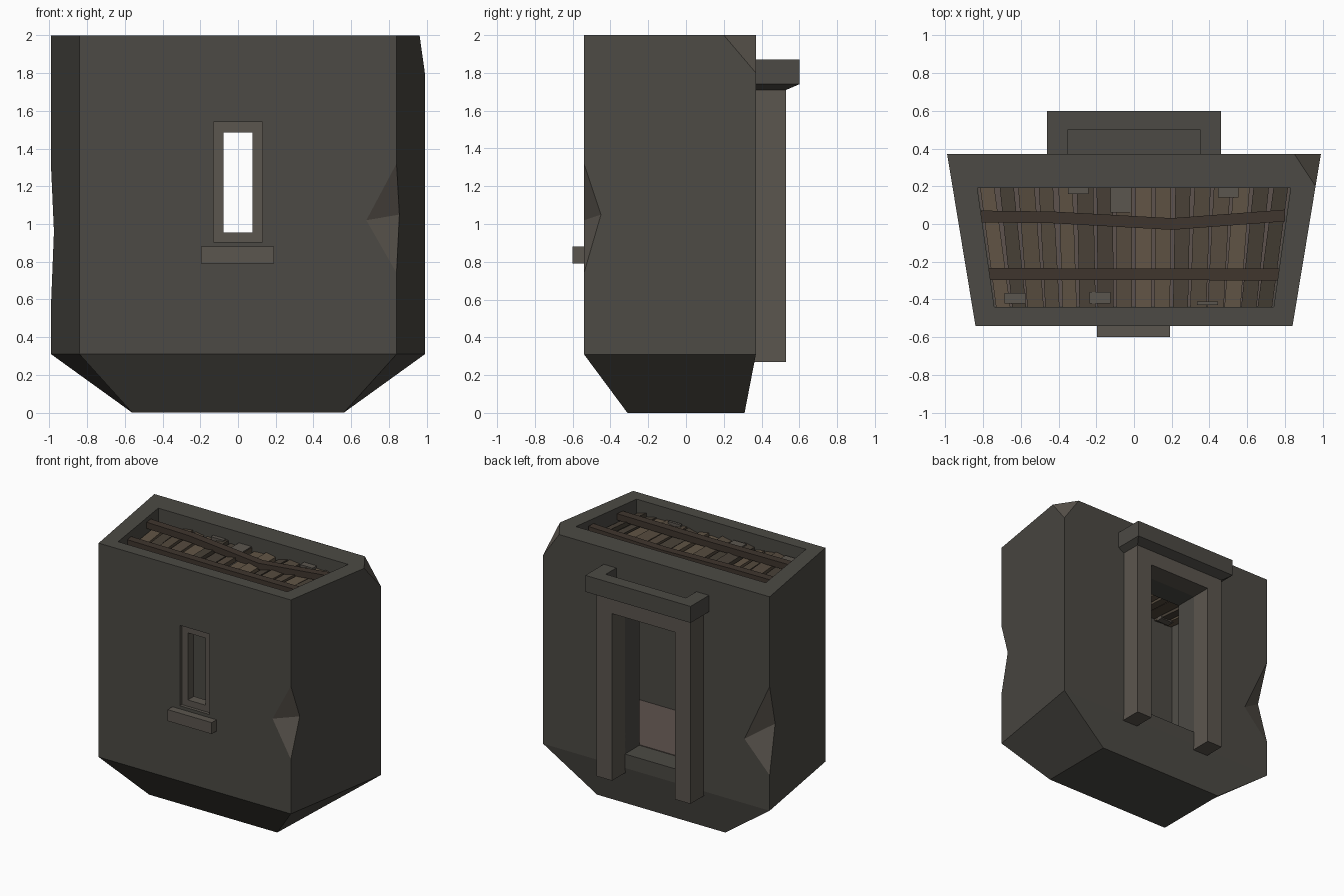
import bpy, bmesh, random
from mathutils import Vector

if "Cube" in bpy.data.objects:
    bpy.data.objects.remove(bpy.data.objects["Cube"])
random.seed(4)


def material(name, rgb):
    m = bpy.data.materials.new(name)
    m.diffuse_color = (*rgb, 1)
    m.use_nodes = True
    m.node_tree.nodes["Principled BSDF"].inputs["Base Color"].default_value = m.diffuse_color
    return m


STONE = material("dark_stone", (0.072, 0.068, 0.058))
TRIM = material("trim_stone", (0.105, 0.092, 0.077))
FLOOR = material("floor_stone", (0.11, 0.085, 0.075))
BEAM = material("dark_wood", (0.05, 0.036, 0.027))
WOODS = [material("slat_wood_%d" % i, c) for i, c in enumerate(
    [(0.12, 0.09, 0.06), (0.09, 0.068, 0.047), (0.065, 0.052, 0.038)])]


def add(name, bm, mat):
    bmesh.ops.recalc_face_normals(bm, faces=bm.faces)
    me = bpy.data.meshes.new(name)
    bm.to_mesh(me)
    bm.free()
    me.materials.append(mat)
    ob = bpy.data.objects.new(name, me)
    bpy.context.collection.objects.link(ob)
    return ob


def loft(name, rings, mat):
    """Skin a list of equal-length closed rings and cap both ends."""
    bm = bmesh.new()
    vs = [[bm.verts.new(p) for p in r] for r in rings]
    n = len(vs[0])
    for a, b in zip(vs, vs[1:]):
        for i in range(n):
            bm.faces.new((a[i], a[(i + 1) % n], b[(i + 1) % n], b[i]))
    bm.faces.new(vs[0])
    bm.faces.new(vs[-1])
    return add(name, bm, mat)


def trap(xf, xb, yf, yb, z):
    return [(-xf, yf, z), (xf, yf, z), (xb, yb, z), (-xb, yb, z)]


def box(name, x0, x1, y0, y1, z0, z1, mat):
    ring = lambda z: [(x0, y0, z), (x1, y0, z), (x1, y1, z), (x0, y1, z)]
    return loft(name, [ring(z0), ring(z1)], mat)


def chip(pts, pivot_ids):
    """Tetrahedral cutter grown outward from the cut faces it must keep."""
    pts = [Vector(p) for p in pts]
    c = sum((pts[i] for i in pivot_ids), Vector()) / len(pivot_ids)
    bm = bmesh.new()
    v = [bm.verts.new(c + (p - c) * 1.6) for p in pts]
    for f in ((0, 1, 2), (0, 1, 3), (0, 2, 3), (1, 2, 3)):
        bm.faces.new([v[i] for i in f])
    return add("chip_cutter", bm, TRIM)


def cut(ob, cutter):
    m = ob.modifiers.new("cut", 'BOOLEAN')
    m.operation, m.solver, m.object = 'DIFFERENCE', 'EXACT', cutter
    m.material_mode = 'TRANSFER'
    bpy.context.view_layer.objects.active = ob
    bpy.ops.object.modifier_apply(modifier=m.name)
    bpy.data.objects.remove(cutter)


# Tower shell with tapered underside
body = loft("tower_shell", [trap(.56, .56, -.31, .31, 0), trap(.84, .99, -.54, .37, .31),
                            trap(.84, .99, -.54, .37, 2)], STONE)
# Hollow interior, doorway, recessed window
cut(body, loft("room", [trap(.74, .83, -.44, .19, .42), trap(.74, .83, -.44, .19, 2.2)], STONE))
cut(body, box("door", -.275, .275, 0, .6, .42, 1.59, STONE))
cut(body, box("window_recess", -.13, .13, -.7, -.515, .905, 1.54, TRIM))
cut(body, box("window", -.078, .078, -.7, -.3, .955, 1.485, TRIM))
# Chipped edges and corner
cut(body, chip([(.68, -.54, 1.02), (.855, -.45, 1.05), (.84, -.54, 1.32), (.84, -.54, .74)], (0, 1)))
cut(body, chip([(-.77, .37, .82), (-.975, .28, .96), (-.99, .37, 1.29), (-.99, .37, .59)], (0, 1)))
cut(body, chip([(.85, .37, 2), (.962, .2, 2), (.99, .37, 1.8), (.99, .37, 2)], (0, 1, 2)))

# Floor slab and window sill
loft("room_floor", [trap(.735, .825, -.435, .19, .41), trap(.735, .825, -.435, .19, .425)], FLOOR)
box("window_sill", -.195, .19, -.6, -.53, .79, .88, TRIM)

# Door frame: upside-down U profile pushed out from the back wall
prof = [(-.41, .27), (-.275, .27), (-.275, 1.59), (.275, 1.59),
        (.275, .27), (.41, .27), (.41, 1.72), (-.41, 1.72)]
loft("door_frame", [[(x, y, z) for x, z in prof] for y in (.36, .53)], TRIM)


# Crown over the door with a sunken top
def crown_ring(w, y, z):
    return trap(w, w, .365, y, z)


loft("door_crown", [crown_ring(.41, .53, 1.71), crown_ring(.46, .6, 1.74),
                    crown_ring(.46, .6, 1.78)], STONE)
u = [(-.46, .365), (-.35, .365), (-.35, .5), (.35, .5), (.35, .365), (.46, .365), (.46, .6), (-.46, .6)]
loft("door_crown_rim", [[(x, y, z) for x, y in u] for z in (1.78, 1.87)], STONE)

# Roof slats, slightly uneven, following the tapered plan
for i in range(16):
    x = -.762 + i * .1016
    h = .04 + random.uniform(-.004, .004)
    z = 1.86 + random.uniform(-.012, .012)
    t = random.uniform(-.012, .012)
    s = 1 - .09 * abs(x) / .76
    rings = []
    for y, cx in ((-.44, x * s), (.19, x * 1.02)):
        rings.append([(cx - h, y, z - t), (cx + h, y, z + t),
                      (cx + h, y, z + t + .035), (cx - h, y, z - t + .035)])
    loft("roof_slat_%02d" % i, rings, WOODS[(i * 2 + i // 3) % 3])


# Beams lying across the slats
def beam(name, path):
    loft(name, [[(x, y - .031, z - .025), (x, y + .031, z - .025),
                 (x, y + .031, z + .025), (x, y - .031, z + .025)] for x, y, z in path], BEAM)


beam("front_beam", [(-.77, -.265, 1.93), (0, -.266, 1.925), (.77, -.268, 1.93)])
beam("rear_beam", [(-.81, .04, 1.94), (-.43, .035, 1.935), (.2, 0, 1.9), (.8, .045, 1.94)])

# Loose stones lodged along the walls
for i, (x, y0, y1) in enumerate([(-.295, .16, .19), (-.07, .06, .19), (.5, .14, .19),
                                 (-.63, -.42, -.365), (-.18, -.42, -.36), (.39, -.43, -.41)]):
    box("stone_block_%d" % i, x - .055, x + .055, y0, y1, 1.84, 1.915, TRIM)
